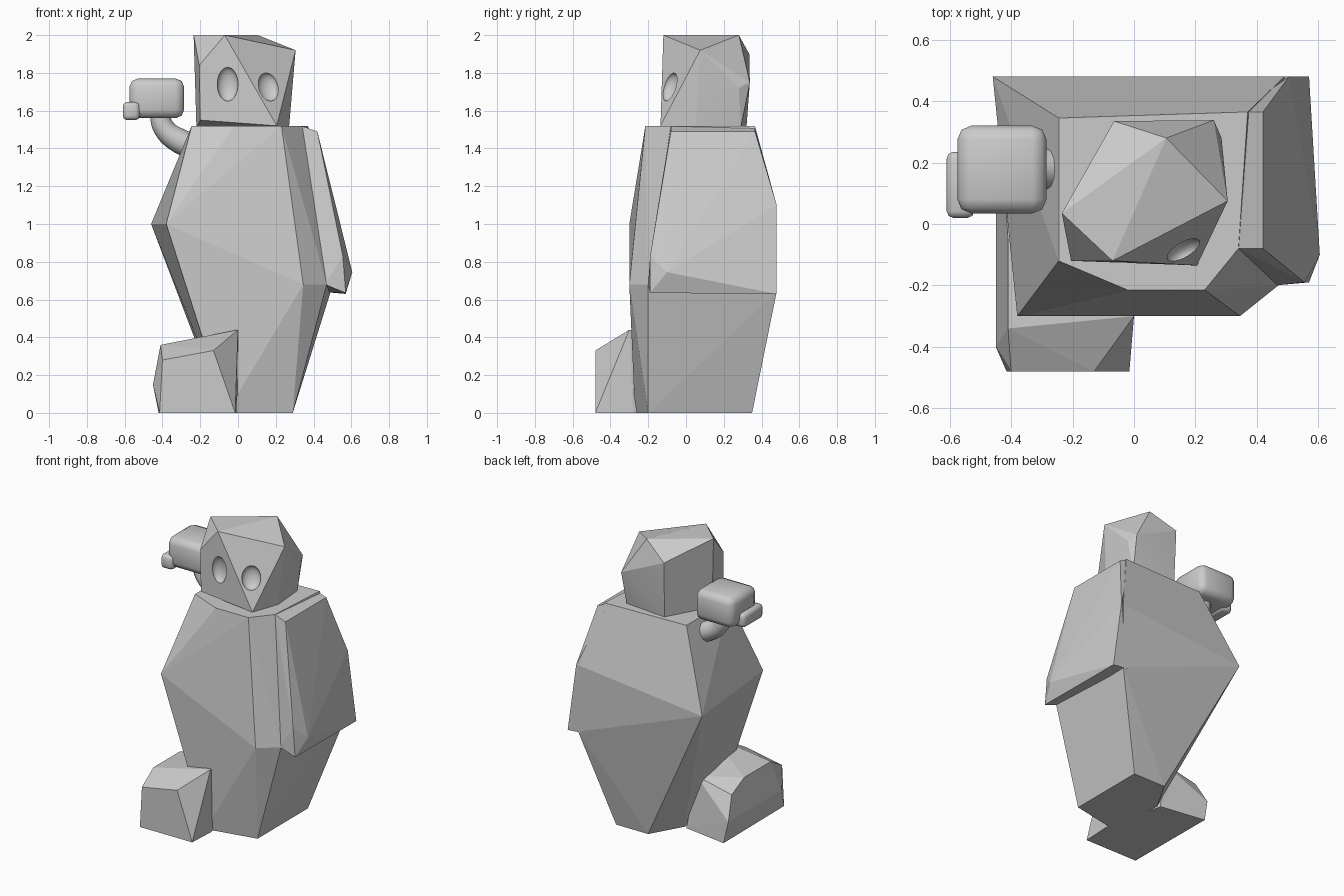
import bpy, bmesh
from mathutils import Vector

if "Cube" in bpy.data.objects:
    bpy.data.objects.remove(bpy.data.objects["Cube"])


def hull(name, pts):
    """Faceted solid wrapped around a few corner points."""
    bm = bmesh.new()
    for p in pts:
        bm.verts.new(p)
    res = bmesh.ops.convex_hull(bm, input=bm.verts[:])
    junk = {g for g in res["geom_interior"] + res["geom_unused"]
            if isinstance(g, bmesh.types.BMVert) and g.is_valid}
    if junk:
        bmesh.ops.delete(bm, geom=list(junk), context='VERTS')
    bmesh.ops.dissolve_limit(bm, angle_limit=0.03, verts=bm.verts[:], edges=bm.edges[:])
    bmesh.ops.recalc_face_normals(bm, faces=bm.faces[:])
    me = bpy.data.meshes.new(name)
    bm.to_mesh(me)
    bm.free()
    ob = bpy.data.objects.new(name, me)
    bpy.context.collection.objects.link(ob)
    return ob


def select(ob):
    bpy.ops.object.select_all(action='DESELECT')
    ob.select_set(True)
    bpy.context.view_layer.objects.active = ob


def rounded_box(name, lo, hi, bevel):
    lo, hi = Vector(lo), Vector(hi)
    bpy.ops.mesh.primitive_cube_add(size=1, location=(lo + hi) / 2)
    ob = bpy.context.object
    ob.name = name
    ob.scale = hi - lo
    bpy.ops.object.transform_apply(location=False, rotation=False, scale=True)
    mod = ob.modifiers.new("bevel", 'BEVEL')
    mod.width, mod.segments = bevel, 2
    bpy.ops.object.modifier_apply(modifier=mod.name)
    bpy.ops.object.shade_smooth_by_angle(angle=1.1)
    return ob


# Torso
hull("body", [
    (-.245, -.12, 1.52), (-.02, -.215, 1.52), (.23, -.215, 1.52), (.34, -.08, 1.52),
    (.37, .365, 1.52), (-.245, .345, 1.52),
    (-.38, -.3, 1.0), (-.46, .48, 1.0), (.49, .48, 1.1), (.49, .48, .64),
    (.47, -.2, .68), (.345, -.3, .68),
    (.29, -.2, 0), (.29, .35, 0), (.045, .35, 0), (-.08, .13, 0), (-.06, -.27, 0)])

# Hanging arm on the right
hull("hanging_arm", [
    (.34, -.08, 1.518), (.42, -.08, 1.49), (.42, .365, 1.49), (.34, .365, 1.518),
    (.505, .48, 1.1), (.57, .48, .63), (.46, .48, .64),
    (.605, -.1, .745), (.555, -.19, .83), (.57, -.19, .635), (.46, -.2, .68)])

# Forward foot
hull("foot", [
    (-.415, -.48, 0), (-.015, -.48, 0), (-.005, -.28, 0), (-.42, .19, 0), (-.1, .14, 0),
    (-.45, -.4, .15), (-.45, .18, .15),
    (-.4, -.48, .28), (-.13, -.48, .33), (-.41, -.34, .36), (0, -.3, .44),
    (-.41, -.05, .36), (-.42, .1, .3), (-.15, .1, .36)])

# Head
head = hull("head", [
    (-.235, .035, 2), (-.07, -.12, 2), (.105, .28, 2), (.305, .075, 1.92),
    (-.205, -.12, 1.84), (-.065, .335, 1.9), (.26, .338, 1.75), (.285, .28, 1.72),
    (-.2, -.12, 1.55), (-.22, .03, 1.51), (.205, -.135, 1.52),
    (.27, .05, 1.51), (.25, .29, 1.51), (-.06, .32, 1.51)])

# Eye sockets pressed into the two front facets
for centre, normal, size in [((-.055, -.125, 1.74), (0, -1, 0), (.055, .09, .04)),
                             ((.16, -.083, 1.725), (.49, -.82, .3), (.06, .078, .04))]:
    bpy.ops.mesh.primitive_uv_sphere_add(segments=32, ring_count=24, radius=1, location=centre)
    cutter = bpy.context.object
    cutter.hide_render = True
    cutter.scale = size
    cutter.rotation_euler = Vector(normal).to_track_quat('Z', 'Y').to_euler()
    bpy.ops.object.shade_smooth()
    select(head)
    mod = head.modifiers.new("socket", 'BOOLEAN')
    mod.operation, mod.solver, mod.object = 'DIFFERENCE', 'EXACT', cutter
    bpy.ops.object.modifier_apply(modifier=mod.name)
    bpy.data.objects.remove(cutter)
select(head)
bpy.ops.object.shade_smooth_by_angle(angle=.27)

# Bent raised arm
cu = bpy.data.curves.new("raised_arm", 'CURVE')
cu.dimensions, cu.bevel_depth, cu.bevel_resolution = '3D', .06, 4
cu.use_fill_caps = True
sp = cu.splines.new('BEZIER')
path = [((-.2, .18, 1.40), 1.15), ((-.31, .18, 1.44), 1.1),
        ((-.39, .18, 1.505), .95), ((-.42, .18, 1.6), .85)]
sp.bezier_points.add(len(path) - 1)
for bp, (co, r) in zip(sp.bezier_points, path):
    bp.co, bp.radius = co, r
    bp.handle_left_type = bp.handle_right_type = 'AUTO'
arm = bpy.data.objects.new("raised_arm", cu)
bpy.context.collection.objects.link(arm)
select(arm)
bpy.ops.object.convert(target='MESH')
bpy.ops.object.shade_smooth_by_angle(angle=.8)

# Hand block and thumb
rounded_box("hand", (-.575, .035, 1.56), (-.285, .32, 1.77), .045)
rounded_box("thumb", (-.61, .02, 1.55), (-.52, .235, 1.645), .022)
